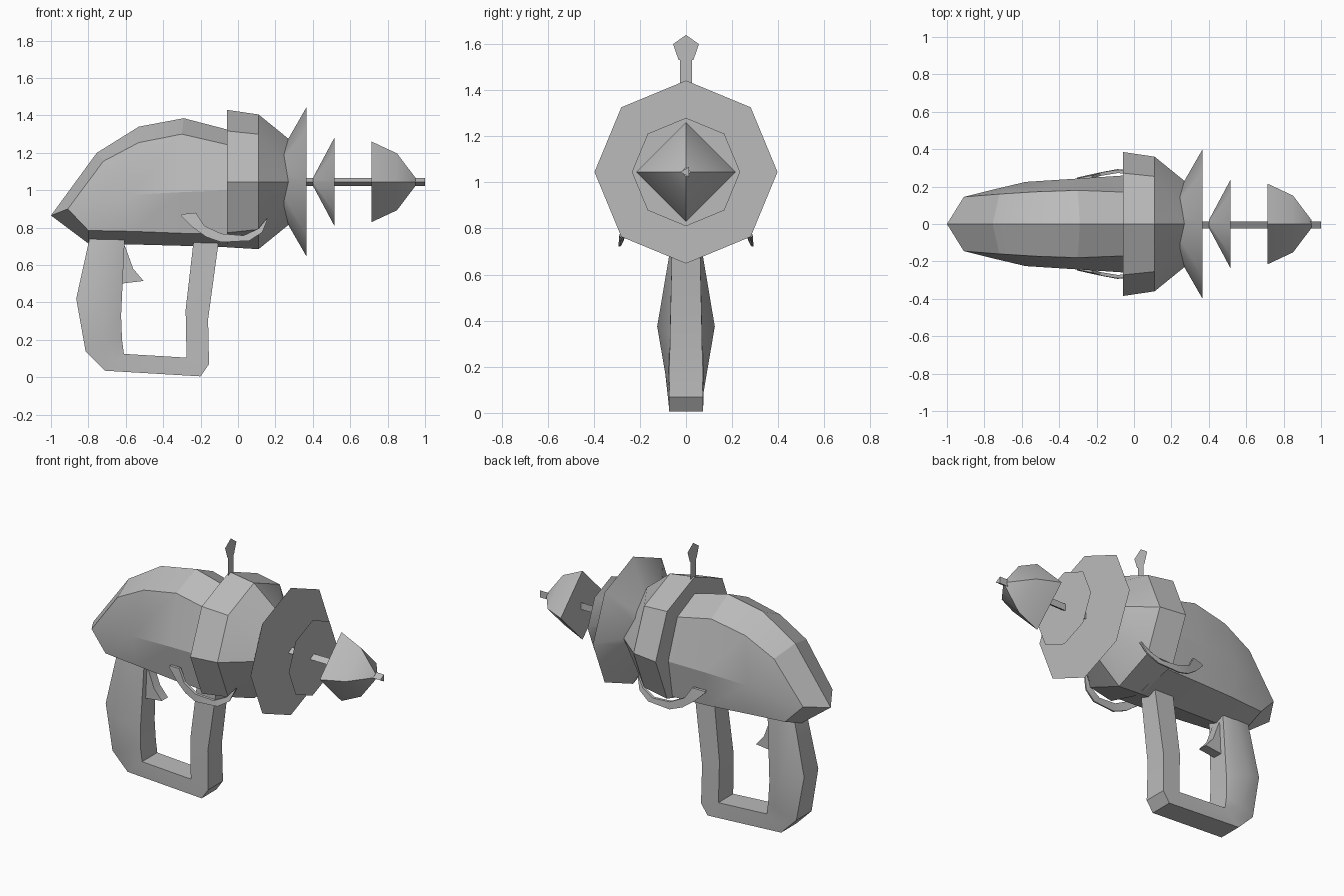
import bpy, bmesh, math

if "Cube" in bpy.data.objects:
    bpy.data.objects.remove(bpy.data.objects["Cube"], do_unlink=True)

AXIS = 1.045  # height of the barrel axis

grey = bpy.data.materials.new("plain grey")
grey.use_nodes = True
grey.diffuse_color = (0.5, 0.5, 0.5, 1)
grey.node_tree.nodes["Principled BSDF"].inputs["Base Color"].default_value = (0.5, 0.5, 0.5, 1)


def finish(name, bm, smooth=30):
    bmesh.ops.remove_doubles(bm, verts=bm.verts, dist=0.0005)
    bmesh.ops.recalc_face_normals(bm, faces=bm.faces)
    mesh = bpy.data.meshes.new(name)
    bm.to_mesh(mesh)
    bm.free()
    mesh.materials.append(grey)
    obj = bpy.data.objects.new(name, mesh)
    bpy.context.collection.objects.link(obj)
    bpy.ops.object.select_all(action="DESELECT")
    obj.select_set(True)
    bpy.context.view_layer.objects.active = obj
    bpy.ops.object.shade_smooth_by_angle(angle=math.radians(smooth))
    return obj


def loft(name, rings, smooth=30):
    """Skin closed rings of equal length and cap both ends."""
    bm = bmesh.new()
    rows = [[bm.verts.new(p) for p in ring] for ring in rings]
    n = len(rows[0])
    for a, b in zip(rows, rows[1:]):
        for i in range(n):
            j = (i + 1) % n
            bm.faces.new((a[i], a[j], b[j], b[i]))
    bm.faces.new(rows[0])
    bm.faces.new(rows[-1][::-1])
    return finish(name, bm, smooth)


def ring(x, r, sides, turn=0.0):
    angles = [turn + math.tau * i / sides for i in range(sides)]
    return [(x, r * math.cos(a), AXIS + r * math.sin(a)) for a in angles]


def turned(name, profile, sides, turn=0.0):
    return loft(name, [ring(x, r, sides, turn) for x, r in profile])


# Rear shell: half sections (ridge, shoulder, waist, lower edge, keel), mirrored
tip, corner = (-1, 0, 0.865), (-0.91, 0.145, 0.9)
halves = [
    [tip, corner, corner, corner, tip],
    [(-0.755, 0, 1.2), (-0.72, 0.16, 1.155), (-0.74, 0.187, 0.935), (-0.8, 0.165, 0.785), (-0.8, 0, 0.715)],
    [(-0.53, 0, 1.34), (-0.53, 0.172, 1.255), (-0.58, 0.225, 0.975), (-0.56, 0.19, 0.78), (-0.56, 0, 0.71)],
    [(-0.29, 0, 1.385), (-0.3, 0.18, 1.3), (-0.3, 0.243, 0.99), (-0.3, 0.21, 0.77), (-0.3, 0, 0.703)],
    [(-0.04, 0, 1.32), (-0.04, 0.17, 1.24), (-0.04, 0.26, 1.0), (-0.04, 0.22, 0.765), (-0.04, 0, 0.695)],
]
shell = [h + [(x, -y, z) for x, y, z in h[3:0:-1]] for h in halves]
loft("rear_shell", shell, 20)

# Octagonal collar that tapers into a four sided nose
back = ring(-0.06, 0.385, 8)
back[6] = (-0.06, 0, 0.695)
nose = ring(0.27, 0.23, 4)
nose8 = []
for i in range(4):
    a, b = nose[i], nose[(i + 1) % 4]
    nose8 += [a, tuple((p + q) / 2 for p, q in zip(a, b))]
loft("collar", [back, ring(0.11, 0.36, 8), nose8])

# Barrel: two dishes, the pointed emitter and the three sided rod
turned("large_dish", [(0.2, 0.11), (0.365, 0.397)], 8)
turned("small_dish", [(0.4, 0.02), (0.515, 0.235)], 8)
turned("emitter", [(0.715, 0.215), (0.85, 0.152), (0.95, 0.02)], 4)
turned("barrel_rod", [(0.25, 0.025), (1.0, 0.025)], 3, math.pi)

# Grip and front post in one loop: outer xz, inner xz, edge width, side bulge
stations = [
    ((-0.79, 0.76), (-0.605, 0.76), 0.06, 0.06),
    ((-0.865, 0.42), (-0.625, 0.33), 0.07, 0.125),
    ((-0.815, 0.14), (-0.62, 0.2), 0.075, 0.09),
    ((-0.71, 0.035), (-0.61, 0.125), 0.075, 0.075),
    ((-0.2, 0.005), (-0.275, 0.105), 0.073, 0.073),
    ((-0.155, 0.07), (-0.275, 0.105), 0.073, 0.073),
    ((-0.16, 0.31), (-0.28, 0.36), 0.07, 0.07),
    ((-0.1, 0.75), (-0.235, 0.75), 0.06, 0.06),
]
handle = []
for (ox, oz), (ix, iz), w, b in stations:
    side = [(ox, w, oz), ((ox + ix) / 2, b, (oz + iz) / 2), (ix, w, iz)]
    handle.append(side + [(x, -y, z) for x, y, z in reversed(side)])
loft("handle", handle)

# Trigger
outline = [(-0.615, 0.72), (-0.6, 0.69), (-0.56, 0.58), (-0.505, 0.515), (-0.63, 0.5)]
loft("trigger", [[(x, y, z) for x, z in outline] for y in (-0.03, 0.03)])

# Curved side hooks: upper xz, lower xz, distance from the middle
hook = [
    ((-0.3, 0.872), (-0.305, 0.865), 0.245),
    ((-0.225, 0.88), (-0.24, 0.8), 0.26),
    ((-0.18, 0.81), (-0.17, 0.75), 0.275),
    ((-0.09, 0.768), (-0.09, 0.722), 0.29),
    ((0.03, 0.758), (0.06, 0.73), 0.285),
    ((0.11, 0.795), (0.13, 0.775), 0.27),
    ((0.155, 0.85), (0.156, 0.84), 0.25),
]
for name, s in (("left_hook", 1), ("right_hook", -1)):
    loft(name, [[(ux, s * (y - 0.018), uz), (ux, s * y, uz), (lx, s * (y + 0.003), lz), (lx, s * (y - 0.006), lz)]
                for (ux, uz), (lx, lz), y in hook])

# Flat sight on top of the collar
half = [(0.025, 1.4), (0.025, 1.53), (0.032, 1.53), (0.056, 1.6)]
bm = bmesh.new()
points = half + [(0, 1.64)] + [(-y, z) for y, z in reversed(half)]
bm.faces.new([bm.verts.new((-0.05, y, z)) for y, z in points])
finish("sight", bm)
